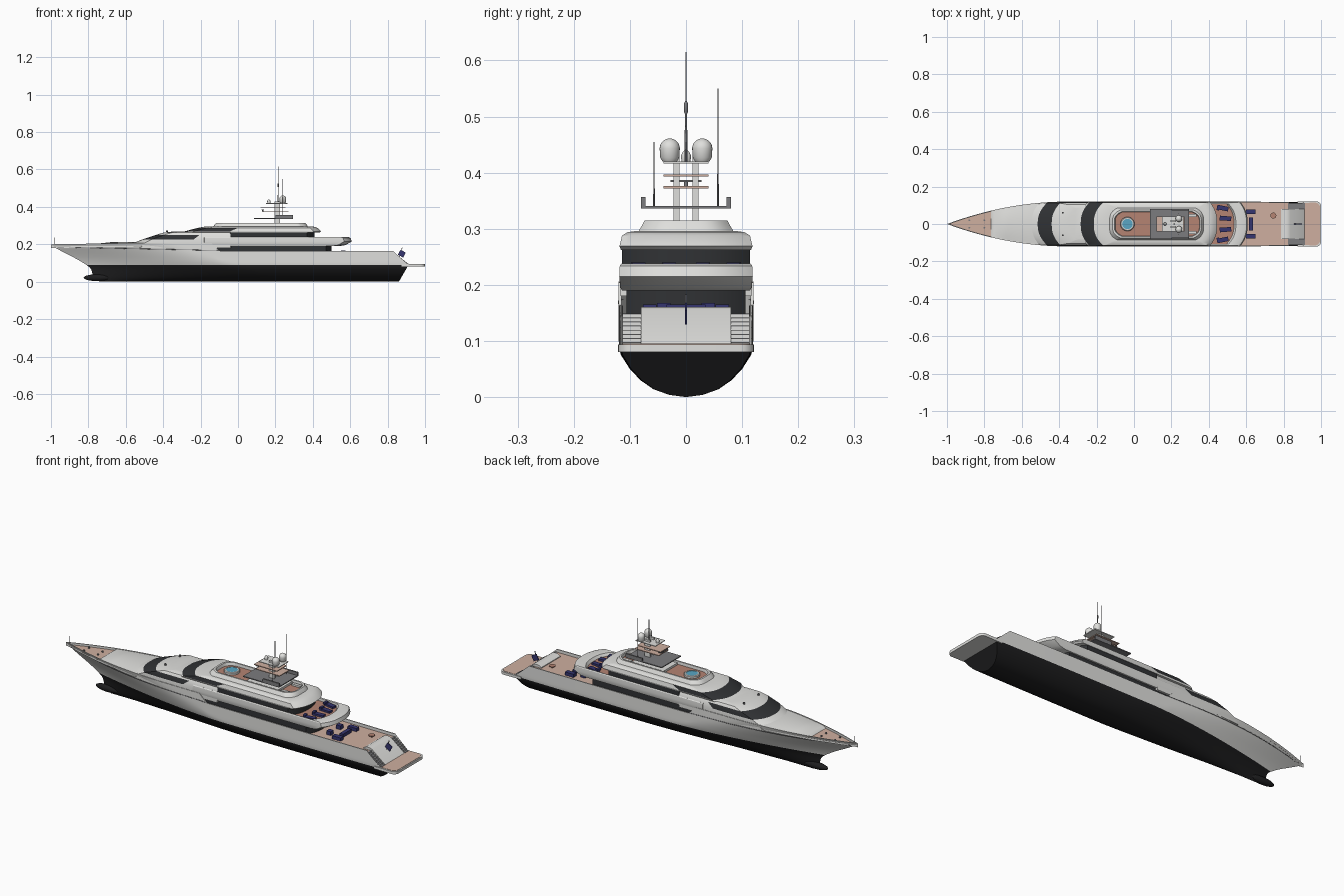
import bpy, bmesh, math
from mathutils import Vector

if "Cube" in bpy.data.objects:
    bpy.data.objects.remove(bpy.data.objects["Cube"])

def material(name, r, g, b):
    m = bpy.data.materials.new(name)
    m.diffuse_color = (r, g, b, 1)
    m.use_nodes = True
    m.node_tree.nodes["Principled BSDF"].inputs["Base Color"].default_value = m.diffuse_color
    return m
WHITE = material("white_paint", .74, .74, .72)
BLACK = material("black_hull", .013, .013, .014)
TEAK = material("light_teak", .62, .43, .35)
DARKTEAK = material("dark_teak", .46, .23, .17)
GLASS = material("dark_glass", .03, .032, .035)
NAVY = material("navy_fabric", .035, .035, .16)
POOL = material("pool_blue", .1, .38, .55)
GREY = material("grey_metal", .2, .2, .21)

def interp(pts, v):
    for (a, p), (b, q) in zip(pts, pts[1:]):
        if v <= b:
            return p + (q - p) * max(0, (v - a) / (b - a))
    return pts[-1][1]

def mesh(name, verts, faces, mats, idx=None, angle=35):
    me = bpy.data.meshes.new(name)
    me.from_pydata(verts, [], faces)
    for m in mats:
        me.materials.append(m)
    if idx:
        me.polygons.foreach_set("material_index", idx)
    bm = bmesh.new()
    bm.from_mesh(me)
    bmesh.ops.remove_doubles(bm, verts=bm.verts, dist=.00005)
    bmesh.ops.recalc_face_normals(bm, faces=bm.faces)
    for f in bm.faces:
        f.smooth = True
    bm.to_mesh(me)
    bm.free()
    me.set_sharp_from_angle(angle=math.radians(angle))
    ob = bpy.data.objects.new(name, me)
    bpy.context.collection.objects.link(ob)
    return ob

def box(name, x0, x1, y0, y1, z0, z1, mat, rot=0, tilt=0):
    v = [(sx * (x1 - x0) / 2, sy * (y1 - y0) / 2, sz * (z1 - z0) / 2)
         for sx in (-1, 1) for sy in (-1, 1) for sz in (-1, 1)]
    f = [(0, 1, 3, 2), (4, 6, 7, 5), (0, 4, 5, 1), (2, 3, 7, 6), (0, 2, 6, 4), (1, 5, 7, 3)]
    ob = mesh(name, v, f, [mat])
    ob.location = ((x0 + x1) / 2, (y0 + y1) / 2, (z0 + z1) / 2)
    ob.rotation_euler = (0, tilt, rot)
    return ob

def lathe(name, x, y, prof, mat, n=24):
    """Turn a list of (radius, z) about a vertical axis."""
    v = [(x + r * math.cos(a), y + r * math.sin(a), z) for r, z in prof
         for a in [2 * math.pi * i / n for i in range(n)]]
    f = [(k * n + i, k * n + (i + 1) % n, (k + 1) * n + (i + 1) % n, (k + 1) * n + i)
         for k in range(len(prof) - 1) for i in range(n)]
    f += [tuple(range(n)), tuple(range((len(prof) - 1) * n, len(prof) * n))]
    if prof[-1][0] < 1e-4: f.pop()
    if prof[0][0] < 1e-4: f.pop(-1 if prof[-1][0] < 1e-4 else -2)
    return mesh(name, v, f, [mat])

# Hull form functions
STEM = [(0, -.74), (.02, -.77), (.05, -.78), (.07, -.785), (.09, -.81), (.12, -.86), (.15, -.92), (.185, -.985), (.2, -1)]
BEAM = [(0, 0), (.004, .03), (.014, .058), (.03, .081), (.05, .1), (.075, .116), (.09, .12), (.2, .12)]
SHEER = [(-1, .2), (-.55, .207), (-.14, .205), (-.1, .165), (.83, .163)]
def sheer(x): return interp(SHEER, x)
def hb(x, z):
    le = interp([(0, 1.0), (.09, .8), (.2, .65)], z)
    p = interp([(.09, 1.6), (.2, 2)], z)
    d = min(1, max(0, (x - interp(STEM, z)) / le))
    return interp(BEAM, z) * (1 - (1 - d) ** p) * (1 - .04 * max(0, (x - .4) / .6) ** 2)

# Hull shell: waterlines from keel to rail, then the inside of the bulwark
LEVELS = [0, .004, .009, .014, .022, .03, .04, .05, .062, .075, .088, .11, .13, .15, .17, .185, .2]
N = 90
def waterline(zn, side, inset=0, drop=0):
    stern = interp([(0, .86), (.09, .912), (.2, .83)], zn)
    row = []
    for i in range(N + 1):
        x0 = interp(STEM, zn)
        x = x0 + (stern - x0) * (i / N) ** 1.2
        z = zn if zn < .09 else .09 + (zn - .09) / .11 * (sheer(x) - .09)
        row.append((x, side * max(0, hb(x, zn) - inset), z - drop))
    return row
verts, faces, idx = [], [], []
for side in (-1, 1):
    base = len(verts)
    rows = [waterline(z, side) for z in LEVELS] + [waterline(.2, side, .005), waterline(.2, side, .005, .02)]
    for r in rows:
        verts += r
    for k in range(len(rows) - 1):
        for i in range(N):
            a = base + k * (N + 1) + i
            faces.append((a, a + 1, a + N + 2, a + N + 1))
            idx.append(1 if k < 10 else 0)
half = len(verts) // 2
for k in range(10):  # transom
    a, b = k * (N + 1) + N, (k + 1) * (N + 1) + N
    faces.append((a, b, b + half, a + half))
    idx.append(1)
mesh("hull", verts, faces, [WHITE, BLACK], idx)

# Bulbous bow
bulb = lathe("bulbous_bow", 0, 0, [(math.sin(a) * .018, -math.cos(a) * .07) for a in
             [math.pi * i / 14 for i in range(15)]], BLACK)
bulb.rotation_euler = (0, math.pi / 2, 0)
bulb.location = (-.755, 0, .0215)

# Decks spanning the hull
def deck(name, x0, x1, zf, mat, camber=0, n=24, m=8):
    v, f = [], []
    for i in range(n + 1):
        x = x0 + (x1 - x0) * i / n
        for j in range(m + 1):
            k = 2 * j / m - 1
            v.append((x, k * max(0, hb(x, .2) - .004), zf(x) + camber * (1 - k * k) * min(1, i / 6)))
    for i in range(n):
        for j in range(m):
            a = i * (m + 1) + j
            f.append((a, a + 1, a + m + 2, a + m + 1))
    return mesh(name, v, f, [mat])
deck("bow_deck", -.985, -.74, lambda x: sheer(x) - .011, TEAK)
deck("foredeck_cover", -.765, -.45, lambda x: sheer(x) - (.011 if x < -.76 else .002), WHITE, .008)
deck("main_deck", -.16, .825, lambda x: .148, TEAK)

# Superstructure tiers: rings of (z, x front, x rear, half width, front curve, rear curve)
def tier(name, rings, mats, rule=lambda k, x: 0, p=2.5, cap=None):
    v, f, ix = [], [], []
    A, S = 20, 30
    for z, xf, xr, w, c, d in rings:
        W = lambda x: w / .12 * min(.12, hb(x, .2) / (1 - .04 * max(0, (x - .4) / .6) ** 2))
        ks = [math.sin(math.pi / 2 * (2 * j / A - 1)) for j in range(A + 1)]
        side = [xf + c + (xr - d - xf - c) * i / S for i in range(1, S)]
        pts = [(xf + c * abs(k) ** p, k) for k in ks] + [(x, 1) for x in side]
        pts += [(xr - d * abs(k) ** p, k) for k in reversed(ks)] + [(x, -1) for x in reversed(side)]
        v += [(x, k * W(x), z) for x, k in pts]
    n = len(v) // len(rings)
    for k in range(len(rings) - 1):
        for i in range(n):
            q = (k * n + i, k * n + (i + 1) % n, (k + 1) * n + (i + 1) % n, (k + 1) * n + i)
            f.append(q)
            ix.append(rule(k, sum(v[t][0] for t in q) / 4))
    f += [tuple(range(n)), tuple(range(len(v) - n, len(v)))]
    ix += [0, len(mats) - 1 if cap else 0]
    return mesh(name, v, f, mats, ix, 30)

tier("main_saloon", [(.146, -.18, .5, .106, .03, .03), (.193, -.18, .5, .106, .03, .03)], [GLASS])
tier("forward_house", [(.18, -.58, -.03, .117, .06, .01), (.205, -.565, -.03, .1175, .06, .01),
     (.225, -.515, -.03, .117, .05, .01), (.25, -.44, -.03, .112, .045, .01),
     (.262, -.40, -.03, .104, .045, .01), (.268, -.35, -.03, .085, .04, .01)],
     [WHITE, GLASS], lambda k, x: int(k == 2 and x < -.22))
tier("upper_deck", [(.19, -.2, .54, .114, .02, .04), (.196, -.2, .575, .117, .02, .04),
     (.215, -.2, .608, .119, .02, .04), (.234, -.2, .602, .118, .02, .04), (.238, -.2, .592, .115, .02, .04),
     (.236, -.18, .545, .108, .02, .04), (.223, -.18, .535, .107, .02, .04)],
     [WHITE, DARKTEAK], cap=True)
tier("sky_lounge", [(.222, -.05, .41, .114, .01, .04), (.267, -.05, .41, .114, .01, .04)], [GLASS])
tier("bridge_roof", [(.262, -.295, .435, .116, .05, .04), (.269, -.285, .445, .1185, .05, .04),
     (.288, -.215, .425, .114, .05, .04), (.294, -.18, .405, .104, .05, .04), (.296, -.15, .39, .09, .05, .04)],
     [WHITE, GLASS], lambda k, x: int(k == 1 and x < -.03))
tier("sundeck", [(.29, -.135, .375, .088, .04, .04), (.305, -.125, .368, .079, .04, .04),
     (.315, -.115, .36, .074, .04, .04), (.315, -.105, .352, .066, .04, .04), (.3, -.1, .35, .064, .04, .04)],
     [WHITE, DARKTEAK], p=4, cap=True)

# Hot tub, mast base and sundeck seating
lathe("hot_tub", -.035, 0, [(.038, .3), (.038, .31), (.034, .313), (.028, .313), (.028, .309)], WHITE, 32)
lathe("tub_water", -.035, 0, [(.028, .309), (.028, .3115)], POOL, 32)
box("mast_base", .09, .275, -.058, .058, .299, .311, WHITE)
for y in (-.045, .045):
    box("sundeck_bench", .285, .335, y - .008, y + .008, .3, .309, WHITE)

# Mast: posts, spreaders, winged platform, domes and aerials
for s in (-1, 1):
    box("mast_post", .195, .225, s * .017 - .005, s * .017 + .005, .3, .43, WHITE)
    box("platform_wing", .2, .295, s * .0765 - .004, s * .0765 + .004, .337, .357, GREY)
    lathe("satellite_dome", .24, s * .029, [(.013, .42), (.017, .427), (.018, .443)] +
          [(.018 * math.cos(a), .443 + .018 * math.sin(a)) for a in [math.pi / 16 * i for i in range(1, 9)]], WHITE)
    lathe("whip_aerial", .24, s * .057, [(.0015, .34), (.0008, .55 if s > 0 else .455)], GREY, 8)
box("mast_platform", .085, .295, -.08, .08, .336, .341, GREY)
for z, x0, x1, m in ((.374, .13, .27, TEAK), (.395, .12, .255, TEAK), (.418, .15, .265, WHITE)):
    box("mast_spreader", x0, x1, -.04, .04, z - .002, z + .002, m)
box("radar_bar", .125, .14, -.028, .028, .383, .387, GREY)
lathe("radar_post", .132, 0, [(.004, .374), (.004, .385)], GREY, 12)
lathe("small_dome", .165, 0, [(.008, .42), (.009, .43), (.006, .437), (.002, .44)], WHITE, 16)
lathe("main_aerial", .215, 0, [(.003, .42), (.002, .505), (.0035, .508), (.0035, .524), (.001, .528), (.0008, .615)], GREY, 10)

# Loungers on the upper aft deck
for s in (-1, 1):
    for x, y, r in ((.475, .085, .2), (.49, .03, .08)):
        box("lounger", x - .03, x + .03, s * y - .012, s * y + .012, .223, .233, NAVY, -r * s)
        box("lounger_back", x - .032, x - .018, s * y - .012, s * y + .012, .23, .24, NAVY, -r * s)

# Main deck seating and tables
for s in (-1, 1):
    box("side_sofa", .6, .65, s * .065 - .012, s * .065 + .012, .148, .165, NAVY)
    box("chair", .55, .575, s * .04 - .012, s * .04 + .012, .148, .168, NAVY)
box("aft_sofa", .615, .635, -.035, .035, .148, .165, NAVY)
lathe("round_table", .745, .045, [(.004, .148), (.004, .158), (.016, .158), (.016, .161)], DARKTEAK)

# Transom block with stairs on both sides
prof = [(.785, .08), (.785, .152), (.8, .161), (.822, .161), (.835, .156), (.915, .092), (.915, .08)]
n = len(prof)
mesh("transom_block", [(x, y, z) for y in (-.08, .08) for x, z in prof],
     [(i, (i + 1) % n, n + (i + 1) % n, n + i) for i in range(n)] + [tuple(range(n)), tuple(range(n, 2 * n))], [WHITE])
for s in (-1, 1):
    for i in range(8):
        x1 = .912 - i * .011
        y0, y1 = sorted((s * .08, s * .1135))
        box("stair_step", x1 - .011, x1, y0, y1, .082, .097 + i * .0073, WHITE)
        box("stair_tread", x1 - .011, x1 + .001, y0, y1, .0965 + i * .0073, .098 + i * .0073, GREY)

# Swim platform with rounded corners
def platform(name, x1, w, z0, z1, mat, r=.025):
    half_pts = [(.875, w * .99)] + [(x1 - r + r * math.sin(a), w - r + r * math.cos(a))
               for a in [math.pi / 12 * i for i in range(7)]]
    o = half_pts + [(x, -y) for x, y in reversed(half_pts)]
    m = len(o)
    mesh(name, [(x, y, z) for z in (z0, z1) for x, y in o],
         [(i, (i + 1) % m, m + (i + 1) % m, m + i) for i in range(m)] + [tuple(range(m)), tuple(range(m, 2 * m))], [mat])
platform("swim_platform", 1.0, .121, .08, .094, WHITE)
platform("swim_platform_teak", .994, .114, .09, .0955, TEAK)

# Flag, bow staff, mooring bollards and rub rails
box("flag_staff", .868, .871, -.0015, .0015, .125, .185, GREY, 0, .3)
box("flag", .86, .892, -.002, .002, .135, .165, NAVY, 0, .5)
lathe("bow_staff", -.98, 0, [(.002, .19), (.001, .235)], GREY, 8)
for s in (-1, 1):
    for x in (-.88, -.8):
        lathe("bollard", x, s * .02, [(.005, .188), (.005, .197)], GREY, 12)
    lathe("roof_light", -.38, s * .06, [(.005, .265), (.005, .274)], GREY, 12)
    cu = bpy.data.curves.new("rub_rail", 'CURVE')
    cu.dimensions = '3D'
    cu.bevel_depth = .0015
    sp = cu.splines.new('POLY')
    sp.points.add(40)
    for i, p in enumerate(sp.points):
        x = -.965 + .865 * i / 40
        z = .185 - .018 * i / 40
        p.co = (x, s * hb(x, z), z, 1)
    cu.materials.append(GREY)
    bpy.context.collection.objects.link(bpy.data.objects.new("rub_rail", cu))
